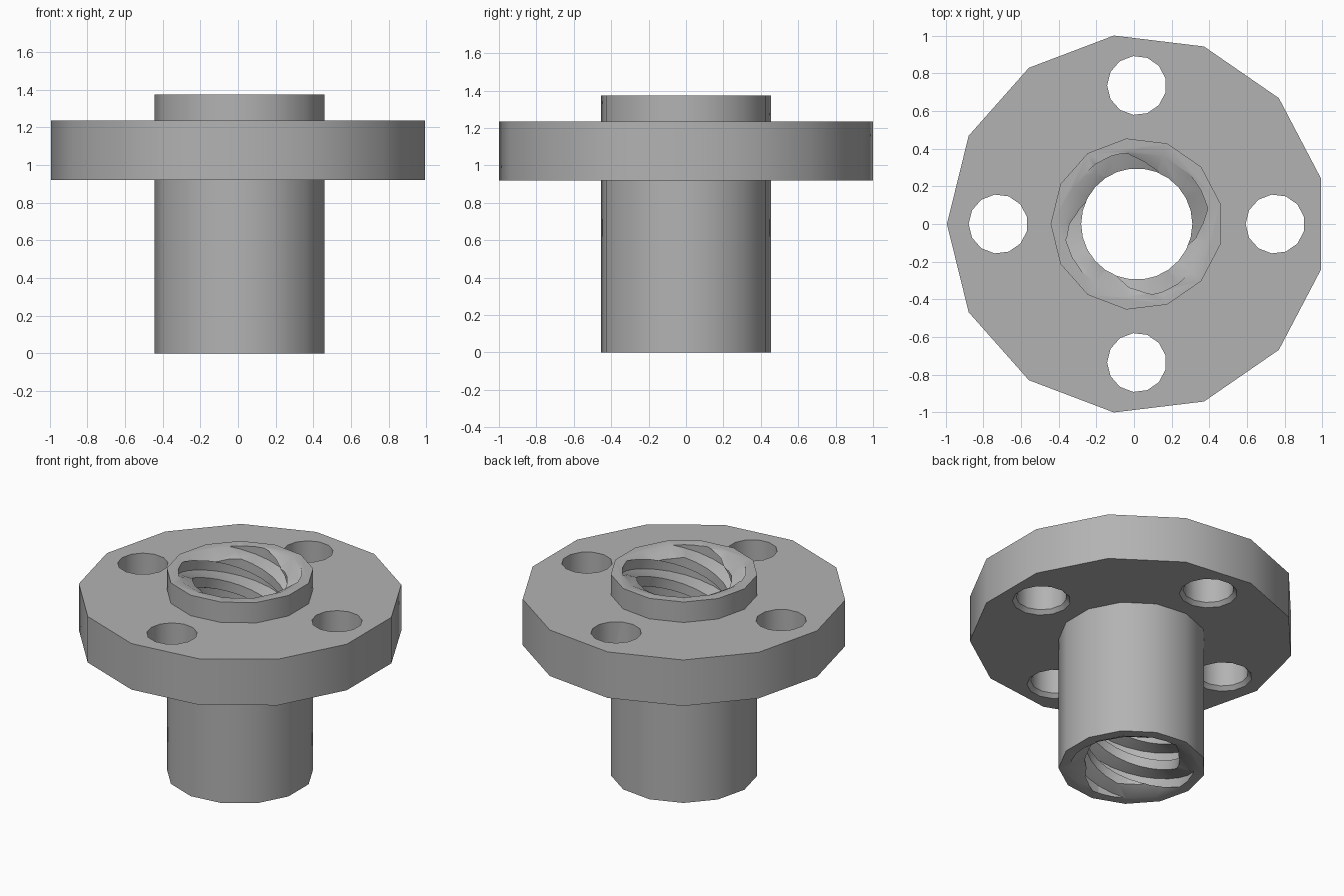
import bpy, bmesh
from math import sin, cos, pi, radians

if "Cube" in bpy.data.objects:
    bpy.data.objects.remove(bpy.data.objects["Cube"])

CX = 0.0146            # axis position that centres the 13-sided outline
HEIGHT = 1.375
FLANGE_LOW, FLANGE_HIGH = 0.92, 1.235
SIDES = 13
ROOT, CREST = 0.385, 0.295
LEAD, STARTS = 0.733, 4

grey = bpy.data.materials.new("Plain grey")
grey.use_nodes = True
colour = (0.45, 0.45, 0.45, 1)
grey.diffuse_color = colour
grey.node_tree.nodes["Principled BSDF"].inputs["Base Color"].default_value = colour


def skin(name, rings):
    """Closed solid lofted through equal-length rings of points."""
    bm = bmesh.new()
    loops = [[bm.verts.new(p) for p in ring] for ring in rings]
    n = len(loops[0])
    for low, high in zip(loops, loops[1:]):
        for i in range(n):
            j = (i + 1) % n
            bm.faces.new((low[i], low[j], high[j], high[i]))
    bm.faces.new(loops[0][::-1])
    bm.faces.new(loops[-1])
    bmesh.ops.recalc_face_normals(bm, faces=bm.faces)
    mesh = bpy.data.meshes.new(name)
    bm.to_mesh(mesh)
    bm.free()
    mesh.materials.append(grey)
    obj = bpy.data.objects.new(name, mesh)
    bpy.context.collection.objects.link(obj)
    return obj


def turned(name, profile, x=CX, y=0):
    """Faceted round part from (radius, z) pairs, with a corner on -x."""
    angles = [pi + 2 * pi * i / SIDES for i in range(SIDES)]
    return skin(name, [[(x + r * cos(a), y + r * sin(a), z) for a in angles]
                       for r, z in profile])


def combine(target, other, operation):
    mod = target.modifiers.new(operation.title(), "BOOLEAN")
    mod.operation, mod.object, mod.solver = operation, other, "EXACT"
    bpy.context.view_layer.objects.active = target
    bpy.ops.object.modifier_apply(modifier=mod.name)
    bpy.data.objects.remove(other)


# Flange and hub in one body
body = turned("flanged_nut", [(1.0073, FLANGE_LOW), (1.0073, FLANGE_HIGH)])
combine(body, turned("hub", [(0.457, 0), (0.457, HEIGHT)]), "UNION")

# Four mounting holes, chamfered underneath
for k in range(4):
    a = k * pi / 2
    hole = turned("mounting_hole",
                  [(0.185, FLANGE_LOW - 0.005), (0.157, FLANGE_LOW + 0.025),
                   (0.157, FLANGE_HIGH + 0.05)],
                  CX + 0.735 * cos(a), 0.735 * sin(a))
    combine(body, hole, "DIFFERENCE")

# Four-start right-hand thread cut through the bore
pitch = LEAD / STARTS
shape = [(0, ROOT), (0.37, ROOT), (0.5, CREST), (0.87, CREST)]
steps = 2 * SIDES
rows = [(pitch * (k + f), r) for k in range(-6, 10) for f, r in shape]
bm = bmesh.new()
columns = []
for i in range(steps):
    a = pi + 2 * pi * i / steps
    rise = LEAD * i / steps
    columns.append([bm.verts.new((CX + r * cos(a), r * sin(a), z + rise))
                    for z, r in rows])
per_turn = STARTS * len(shape)
for i in range(steps):
    here, there = columns[i], columns[(i + 1) % steps]
    shift = per_turn if i == steps - 1 else 0   # seam joins one lead higher
    for k in range(len(rows) - 1 - shift):
        bm.faces.new((here[k], there[k + shift],
                      there[k + 1 + shift], here[k + 1]))
# Close the open helical ends, which lie outside the part
bm.edges.ensure_lookup_table()
bmesh.ops.holes_fill(bm, edges=[e for e in bm.edges if e.is_boundary], sides=0)
bmesh.ops.triangulate(bm, faces=bm.faces)
bmesh.ops.recalc_face_normals(bm, faces=bm.faces)
mesh = bpy.data.meshes.new("thread_cutter")
bm.to_mesh(mesh)
bm.free()
mesh.materials.append(grey)
thread = bpy.data.objects.new("thread_cutter", mesh)
bpy.context.collection.objects.link(thread)
combine(body, thread, "DIFFERENCE")

# Lead-in chamfers at both ends of the bore
for end, way in ((0, -1), (HEIGHT, 1)):
    lead_in = turned("lead_in", [(CREST - 0.02, end - way * 0.06),
                                 (ROOT + 0.004, end),
                                 (ROOT + 0.004, end + way * 0.05)])
    combine(body, lead_in, "DIFFERENCE")

# Smooth round sides, sharp rims
bpy.ops.object.select_all(action="DESELECT")
body.select_set(True)
bpy.context.view_layer.objects.active = body
bpy.ops.object.shade_smooth_by_angle(angle=radians(30))
